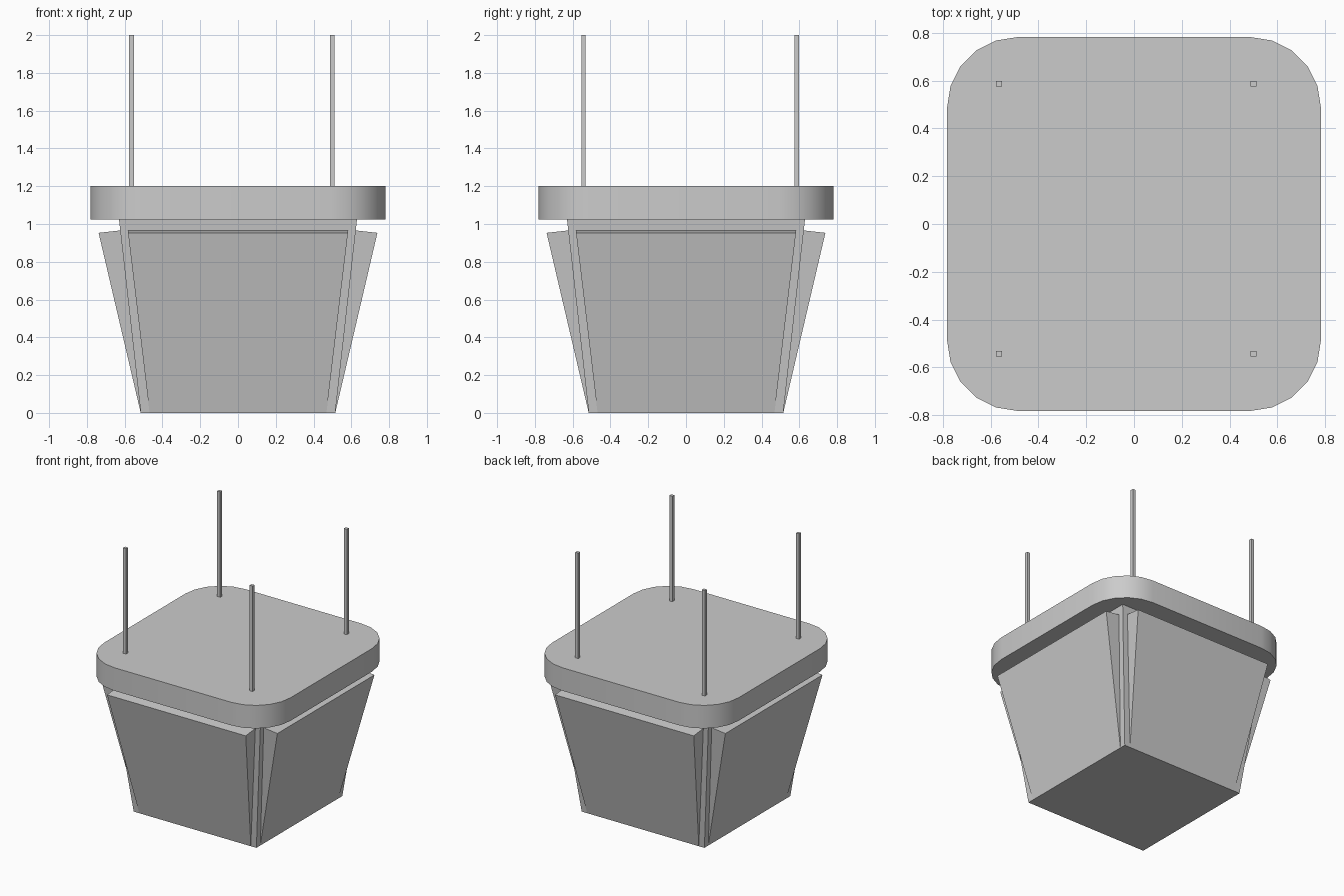
import bpy, math
from mathutils import Matrix, Vector

if "Cube" in bpy.data.objects:
    bpy.data.objects.remove(bpy.data.objects["Cube"])


def make(name, verts, faces):
    mesh = bpy.data.meshes.new(name)
    mesh.from_pydata([tuple(v) for v in verts], [], faces)
    mesh.update()
    ob = bpy.data.objects.new(name, mesh)
    bpy.context.collection.objects.link(ob)
    return ob


def loft(name, low, high, z0, z1):
    """Closed solid between two counter-clockwise outlines."""
    n = len(low)
    verts = [(x, y, z0) for x, y in low] + [(x, y, z1) for x, y in high]
    faces = [(i, (i + 1) % n, n + (i + 1) % n, n + i) for i in range(n)]
    faces += [tuple(reversed(range(n))), tuple(range(n, 2 * n))]
    return make(name, verts, faces)


def rect(hx, hy, cx=0, cy=0):
    return [(cx - hx, cy - hy), (cx + hx, cy - hy), (cx + hx, cy + hy), (cx - hx, cy + hy)]


# Tapered body
loft("body", rect(0.515, 0.515), rect(0.63, 0.63), 0, 1.025)

# Rounded rim slab, five segments per corner
R, C = 0.295, 0.487
outline = []
for k, (sx, sy) in enumerate([(1, 1), (-1, 1), (-1, -1), (1, -1)]):
    for i in range(6):
        a = math.radians(90 * k + 18 * i)
        outline.append((sx * C + R * math.cos(a), sy * C + R * math.sin(a)))
rim = loft("rim", outline, outline, 1.025, 1.2)
bpy.context.view_layer.objects.active = rim
rim.select_set(True)
bpy.ops.object.shade_smooth_by_angle(angle=math.radians(30))

# Wedge panels flaring out from the bottom edge of each side
wedge = [(-0.468, -0.515, 0), (0.468, -0.515, 0),
         (-0.582, -0.738, 0.953), (0.582, -0.738, 0.953),
         (-0.582, -0.615, 0.967), (0.582, -0.615, 0.967)]
wedge_faces = [(0, 1, 3, 2), (2, 3, 5, 4), (1, 0, 4, 5), (0, 2, 4), (1, 5, 3)]
for k, side in enumerate(["front", "right", "back", "left"]):
    turn = Matrix.Rotation(math.radians(90 * k), 3, 'Z')
    make(side + "_panel", [turn @ Vector(v) for v in wedge], wedge_faces)

# Four thin upright posts
for x, sx in ((-0.564, "left"), (0.499, "right")):
    for y, sy in ((-0.543, "front"), (0.586, "back")):
        p = rect(0.0125, 0.0115, x, y)
        loft(f"{sy}_{sx}_post", p, p, 1.19, 2.0)
